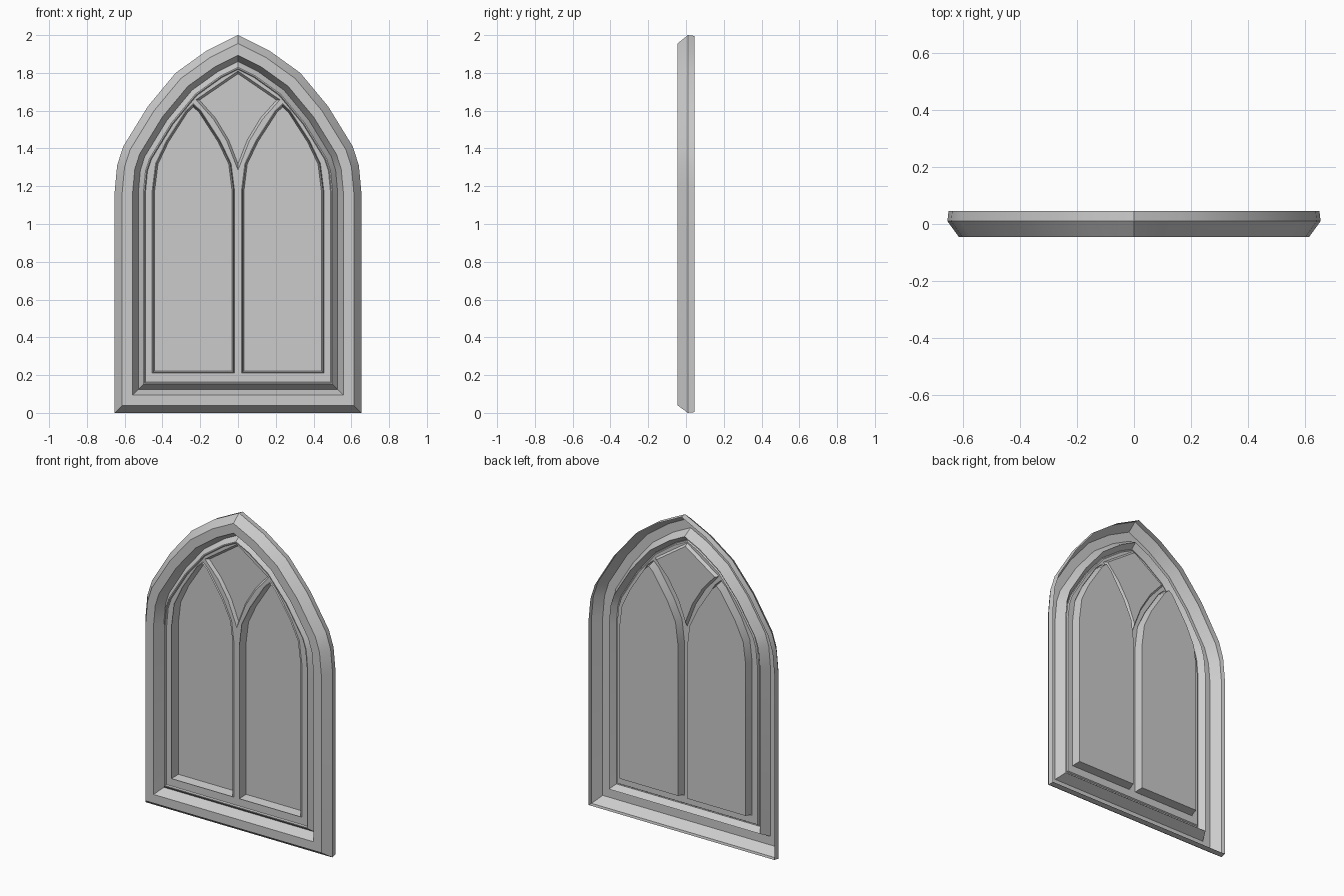
import bpy, bmesh, math
from mathutils import Vector

if "Cube" in bpy.data.objects:
    bpy.data.objects.remove(bpy.data.objects["Cube"])


def mirrored(half):
    # close a right-hand outline (bottom to apex) into a counter-clockwise loop
    return half + [(-x, z) for x, z in reversed(half) if x > 1e-6]


def inset(loop, d):
    # mitred inward offset of a counter-clockwise loop
    pts = [Vector(p) for p in loop]
    out = []
    for i, p in enumerate(pts):
        a = (p - pts[i - 1]).normalized()
        b = (pts[(i + 1) % len(pts)] - p).normalized()
        na, nb = Vector((-a.y, a.x)), Vector((-b.y, b.x))
        m = (na + nb).normalized()
        q = p + m * (d / m.dot(na))
        out.append((q.x, q.y))
    return out


def finish(bm, name, smooth=True):
    me = bpy.data.meshes.new(name)
    bm.to_mesh(me)
    bm.free()
    ob = bpy.data.objects.new(name, me)
    bpy.context.collection.objects.link(ob)
    if smooth:
        bpy.ops.object.select_all(action='DESELECT')
        ob.select_set(True)
        bpy.context.view_layer.objects.active = ob
        bpy.ops.object.shade_smooth_by_angle(angle=math.radians(22))
    return ob


def moulding(name, loop, profile, fill=False):
    # sweep a profile of (inset, y) steps around the loop; optionally cap with a pane
    bm = bmesh.new()
    rings = [[bm.verts.new((x, y, z)) for x, z in inset(loop, d)] for d, y in profile]
    n = len(loop)
    for r, s in zip(rings, rings[1:]):
        for i in range(n):
            j = (i + 1) % n
            bm.faces.new((r[i], r[j], s[j], s[i]))
    if fill:
        bm.faces.new(rings[-1])
    return finish(bm, name)


def plate(name, loops, y):
    # flat sheet with holes
    bm = bmesh.new()
    edges = []
    for loop in loops:
        vs = [bm.verts.new((x, y, z)) for x, z in loop]
        edges += [bm.edges.new((vs[i - 1], vs[i])) for i in range(len(vs))]
    bmesh.ops.triangle_fill(bm, edges=edges, use_beauty=True, normal=(0, -1, 0))
    for f in bm.faces:
        f.normal_update()
        if f.normal.y > 0:
            f.normal_flip()
    return finish(bm, name, False)


# outlines
arch = mirrored([(.653, 0), (.653, 1.17), (.64, 1.31), (.608, 1.41), (.477, 1.623),
                 (.33, 1.80), (.17, 1.915), (0, 2.0)])
lancet = mirrored([(.2175, .21), (.2175, 1.18), (.2, 1.32), (.143, 1.44),
                   (.04, 1.6), (0, 1.637)])
top_light = mirrored([(0, 1.285), (.06, 1.44), (.13, 1.555), (.222, 1.658), (0, 1.81)])
PLATE_Y = -.012

# outer frame with its stepped moulding (open shell at the back)
moulding("outer_frame", arch, [(.004, .045), (0, .01), (.04, -.045), (.095, -.045),
                               (.125, .015), (.152, -.02), (.158, -.02), (.163, PLATE_Y)])

# tracery sheet with three openings
lights = {"left_lancet": [(x - .2365, z) for x, z in lancet],
          "right_lancet": [(x + .2365, z) for x, z in lancet]}
plate("tracery", [inset(arch, .163), top_light, *lights.values()], PLATE_Y)

# recessed panes with their reveals
for name, loop in lights.items():
    moulding(name, loop, [(0, PLATE_Y), (.004, -.02), (.013, .035)], True)
moulding("top_light", top_light, [(0, PLATE_Y), (.012, .006)], True)
